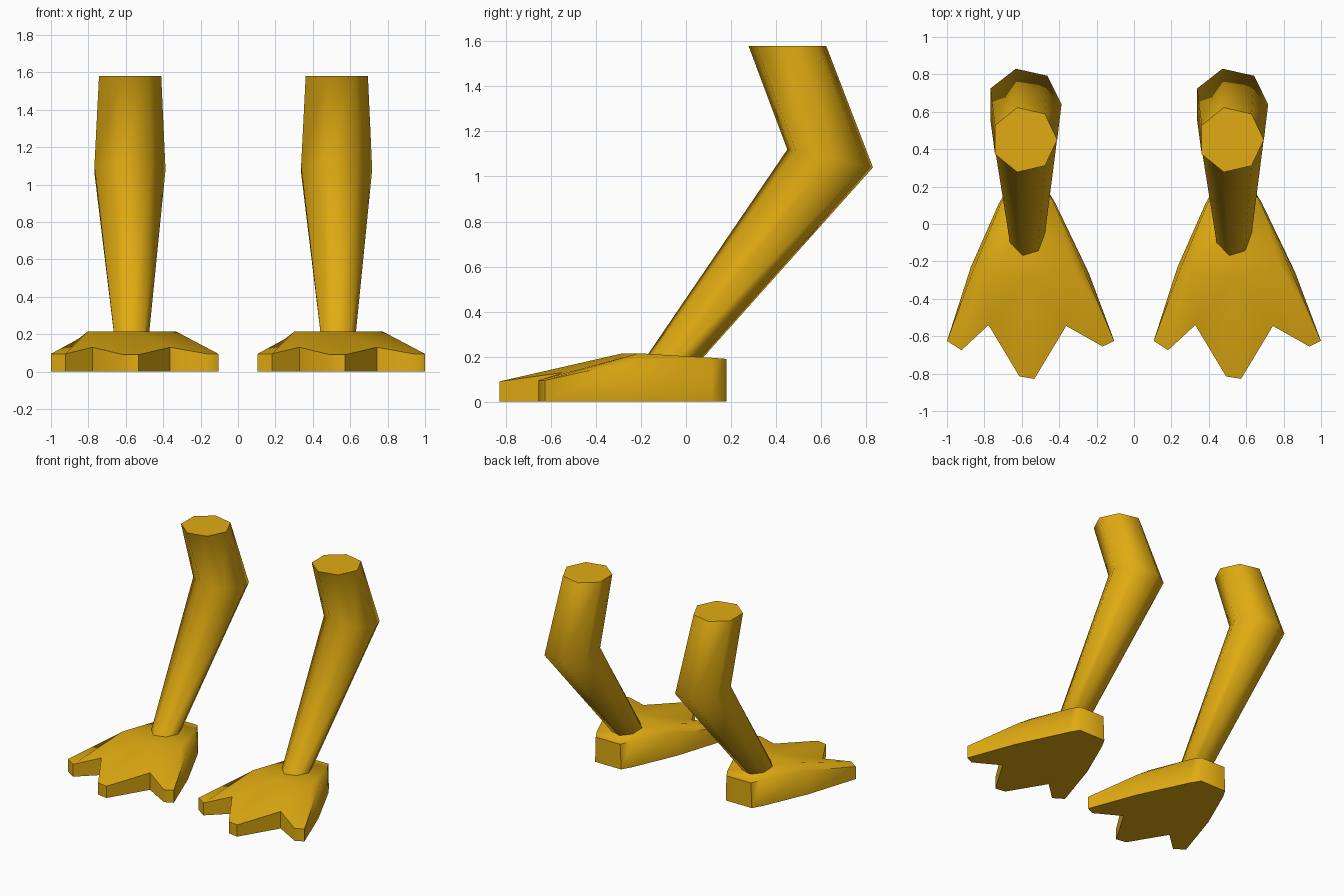
import bpy
import bmesh
from math import cos, sin, tau

default_cube = bpy.data.objects.get("Cube")
if default_cube:
    bpy.data.objects.remove(default_cube, do_unlink=True)

# One warm yellow for everything
yellow = bpy.data.materials.new("warm_yellow")
yellow.use_nodes = True
colour = (0.75, 0.41, 0.006, 1)
yellow.diffuse_color = colour
yellow.node_tree.nodes["Principled BSDF"].inputs["Base Color"].default_value = colour

LEG_SIDES = 7
LEG_SPACING = 0.5525

# Leg rings: centre x, y, z, radius in x, radius in y, slope of the ring
LEG_RINGS = [
    (-0.02, -0.127, 0.1, 0.087, 0.12, 0),
    (-0.035, 0.64, 1.08, 0.2, 0.195, -0.21),
    (-0.033, 0.45, 1.58, 0.175, 0.177, 0),
]

# Foot outline from the heel round the toes, with the height of its top edge
OUTLINE = [
    (0.09, 0.18, 0.19), (-0.13, 0.18, 0.19), (-0.17, 0.11, 0.195),
    (-0.32, -0.23, 0.175), (-0.447, -0.625, 0.095), (-0.37, -0.675, 0.095),
    (-0.225, -0.54, 0.13), (-0.06, -0.815, 0.09), (0.02, -0.828, 0.09),
    (0.19, -0.545, 0.13), (0.385, -0.655, 0.095), (0.447, -0.625, 0.095),
    (0.31, -0.26, 0.175), (0.13, 0.115, 0.195),
]
# Ridge across the instep, numbered after the outline points
RIDGE = [(-0.25, -0.25, 0.215), (-0.02, -0.28, 0.215), (0.22, -0.21, 0.215)]
TOP_FACES = [
    (0, 1, 2, 13), (2, 14, 15, 16, 13), (2, 3, 14), (3, 4, 5, 14),
    (14, 5, 6), (14, 6, 15), (15, 6, 7), (15, 7, 8), (15, 8, 9),
    (15, 9, 16), (16, 9, 10), (16, 10, 11, 12), (16, 12, 13),
]


def finish(bm, name, x):
    """Turn the mesh into a shaded, coloured object."""
    bmesh.ops.recalc_face_normals(bm, faces=bm.faces)
    mesh = bpy.data.meshes.new(name)
    bm.to_mesh(mesh)
    bm.free()
    mesh.materials.append(yellow)
    obj = bpy.data.objects.new(name, mesh)
    obj.location.x = x
    bpy.context.collection.objects.link(obj)
    bpy.ops.object.select_all(action="DESELECT")
    obj.select_set(True)
    bpy.context.view_layer.objects.active = obj
    bpy.ops.object.shade_smooth_by_angle(angle=tau / 6)


def bridge(bm, low, high):
    """Join two closed rings with quads."""
    for i in range(len(low)):
        j = (i + 1) % len(low)
        bm.faces.new((low[i], low[j], high[j], high[i]))


def build_leg(name, x):
    bm = bmesh.new()
    rings = []
    for cx, cy, cz, rx, ry, slope in LEG_RINGS:
        ring = []
        for i in range(LEG_SIDES):
            angle = tau * i / LEG_SIDES
            dy = ry * sin(angle)
            ring.append(bm.verts.new((cx + rx * cos(angle), cy + dy, cz + slope * dy)))
        rings.append(ring)
    for low, high in zip(rings, rings[1:]):
        bridge(bm, low, high)
    bm.faces.new(rings[0][::-1])
    bm.faces.new(rings[-1])
    finish(bm, name, x)


def build_foot(name, x):
    bm = bmesh.new()
    sole = [bm.verts.new((px, py, 0)) for px, py, pz in OUTLINE]
    # The top edge leans in slightly behind the toes
    top = [bm.verts.new((px * (0.94 if py > -0.3 else 1), py, pz))
           for px, py, pz in OUTLINE]
    bridge(bm, sole, top)
    bm.faces.new(sole[::-1])
    top += [bm.verts.new(p) for p in RIDGE]
    for face in TOP_FACES:
        bm.faces.new([top[i] for i in face])
    finish(bm, name, x)


# Both legs share the same shape, side by side
for side, x in (("left", LEG_SPACING), ("right", -LEG_SPACING)):
    build_leg(side + "_leg", x)
    build_foot(side + "_webbed_foot", x)
